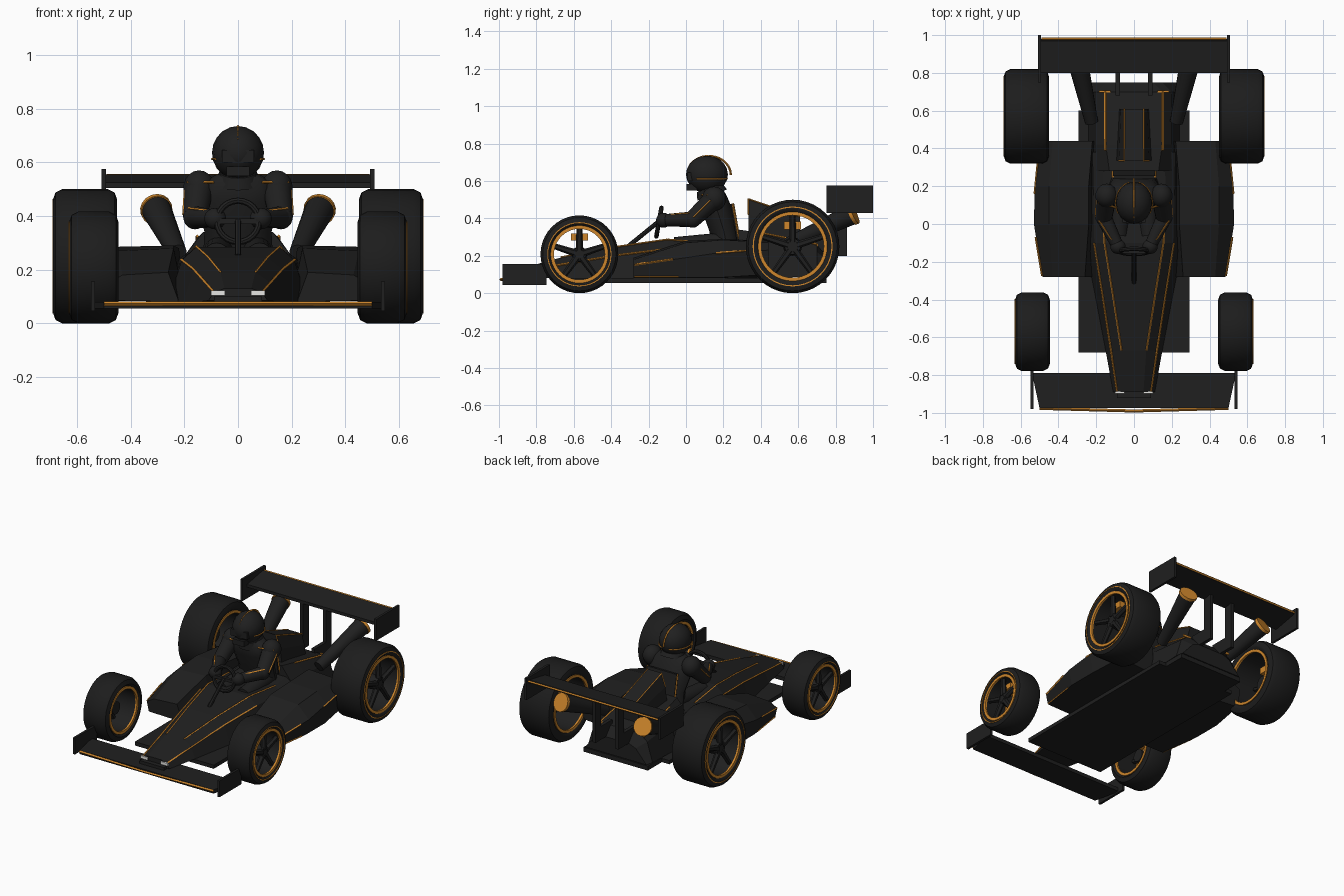
import bpy, bmesh, math
from mathutils import Vector, Matrix

if "Cube" in bpy.data.objects:
    bpy.data.objects.remove(bpy.data.objects["Cube"])


def mat(name, c):
    m = bpy.data.materials.new(name)
    m.diffuse_color = (*c, 1)
    m.use_nodes = True
    m.node_tree.nodes["Principled BSDF"].inputs["Base Color"].default_value = m.diffuse_color
    return m


BLACK = mat("matte black", (0.014, 0.014, 0.014))
RUBBER = mat("tyre black", (0.012, 0.012, 0.012))
ORANGE = mat("amber orange", (0.62, 0.24, 0.025))
WHITE = mat("lamp white", (0.8, 0.8, 0.78))


def finish(name, bm, m, smooth=False):
    bmesh.ops.recalc_face_normals(bm, faces=bm.faces)
    me = bpy.data.meshes.new(name)
    bm.to_mesh(me)
    bm.free()
    me.materials.append(m)
    ob = bpy.data.objects.new(name, me)
    bpy.context.collection.objects.link(ob)
    if smooth:
        bpy.context.view_layer.objects.active = ob
        ob.select_set(True)
        bpy.ops.object.shade_smooth_by_angle(angle=math.radians(40))
        ob.select_set(False)
    return ob


def box(name, lo, hi, m, rx=0):
    lo, hi = Vector(lo), Vector(hi)
    bm = bmesh.new()
    bmesh.ops.create_cube(bm, size=1, matrix=Matrix.Translation((lo + hi) / 2)
                          @ Matrix.Rotation(rx, 4, 'X') @ Matrix.Diagonal((*(hi - lo), 1)))
    return finish(name, bm, m)


def tube(name, p, q, r1, r2, m, n=16):
    p, q = Vector(p), Vector(q)
    d = q - p
    bm = bmesh.new()
    bmesh.ops.create_cone(bm, cap_ends=True, segments=n, radius1=r1, radius2=r2, depth=d.length,
                          matrix=Matrix.Translation((p + q) / 2) @ d.to_track_quat('Z', 'Y').to_matrix().to_4x4())
    return finish(name, bm, m, n > 6)


def stripe(name, p, q, w=0.006, m=ORANGE):
    return tube(name, p, q, w, w, m, 4)


def ball(name, c, r, m, n=14):
    bm = bmesh.new()
    bmesh.ops.create_uvsphere(bm, u_segments=n, v_segments=n // 2 + 2, radius=1,
                              matrix=Matrix.Translation(c) @ Matrix.Diagonal((*r, 1)))
    return finish(name, bm, m, True)


def loft(name, rings, m, closed=False, smooth=False):
    """Bridge equal rings of points; cap the ends unless the loop is closed."""
    bm = bmesh.new()
    vs = [[bm.verts.new(p) for p in r] for r in rings]
    n = len(rings[0])
    for i in range(len(vs) - (0 if closed else 1)):
        a, b = vs[i], vs[(i + 1) % len(vs)]
        for k in range(n):
            bm.faces.new((a[k], a[(k + 1) % n], b[(k + 1) % n], b[k]))
    if not closed:
        bm.faces.new(vs[0])
        bm.faces.new(vs[-1])
    return finish(name, bm, m, smooth)


def lathe(name, prof, c, m, n=40):
    """Spin a closed (x, radius) profile round an axis along x."""
    rings = [[(c[0] + x, c[1] + r * math.cos(t), c[2] + r * math.sin(t)) for x, r in prof]
             for t in (2 * math.pi * i / n for i in range(n))]
    return loft(name, rings, m, True, True)


# Wheels: tyre, hollow rim, lips, spokes, hub and caliper
def wheel(tag, s, y, R, x0, x1):
    w, ri, c = (x1 - x0) / 2, R * 0.74, (s * (x0 + x1) / 2, y, R)
    b = 0.025
    lathe(tag + "_tyre", [(-w + .012, ri), (-w, ri + .015), (-w, R - 1.6 * b), (-w + .4 * b, R - .5 * b), (-w + 1.4 * b, R),
                          (w - 1.4 * b, R), (w - .4 * b, R - .5 * b), (w, R - 1.6 * b), (w, ri + .015), (w - .012, ri)],
          c, RUBBER)
    lathe(tag + "_barrel", [(-w + .012, ri), (w - .012, ri), (w - .012, ri - .012), (-w + .012, ri - .012)], c, BLACK)
    o = s * (w - .012)
    for k in (-1, 1):
        lathe(tag + "_rim_lip", [(k * o - .006, ri), (k * o + .006, ri), (k * o + .006, ri - .018),
                                 (k * o - .006, ri - .018)], c, ORANGE)
    e, rs = s * w, R - 1.45 * b
    lathe(tag + "_sidewall_line", [(e - s * .004, rs), (e + s * .002, rs), (e + s * .002, rs - .006),
                                   (e - s * .004, rs - .006)], c, ORANGE)
    hx = c[0] + s * (w - .04)
    tube(tag + "_hub", (hx - s * .08, y, R), (hx + s * .012, y, R), R * .2, R * .17, BLACK, 20)
    for i in range(5):
        t = math.pi / 2 + i * 2 * math.pi / 5
        d = Vector((0, math.cos(t), math.sin(t)))
        tube(tag + "_spoke", Vector((hx, y, R)) + d * R * .1, Vector((hx, y, R)) + d * (ri - .005), .02, .015, BLACK, 6)
    xa, xb = sorted((hx - s * .06, hx - s * .02))
    box(tag + "_caliper", (xa, y - .045, R + R * .36), (xb, y + .045, R + R * .53), ORANGE)


for s in (-1, 1):
    wheel("front_wheel", s, -.57, .208, .445, .63)
    wheel("rear_wheel", s, .57, .25, .45, .69)


# Main hull, engine cover and airbox: cross-sections along y
def sections(rows):
    out = []
    for y, zb, wb, wm, zm, wt, zt in rows:
        h = [(wb, zb), (wm, zm), (wt, zt)]
        out.append([(x, y, z) for x, z in h] + [(-x, y, z) for x, z in reversed(h)])
    return out


loft("hull", sections([(-.89, .085, .11, .09, .115, .05, .13), (-.67, .08, .15, .115, .155, .065, .19),
                       (-.38, .08, .205, .165, .2, .11, .245), (-.1, .08, .26, .21, .235, .155, .285),
                       (.15, .08, .26, .215, .235, .17, .265), (.38, .08, .26, .22, .24, .16, .28)]), BLACK)
loft("engine_cover", sections([(.28, .08, .24, .2, .25, .13, .34), (.42, .08, .24, .2, .25, .15, .32),
                               (.7, .09, .24, .2, .22, .15, .26), (.75, .09, .23, .15, .18, .1, .2)]), BLACK)
loft("airbox", sections([(.335, .28, .1, .08, .42, .05, .505), (.61, .26, .08, .07, .34, .05, .41)]), BLACK)
box("floor", (-.295, -.68, .055), (.295, .6, .08), BLACK)
box("rear_floor", (-.24, .6, .055), (.24, .75, .085), BLACK)

for s in (-1, 1):
    # Hull pinstripes and nose lamps
    stripe("outer_nose_stripe", (s * .09, -.885, .117), (s * .166, -.38, .202))
    stripe("outer_cowl_stripe", (s * .166, -.38, .202), (s * .211, -.1, .237))
    stripe("inner_nose_stripe", (s * .066, -.67, .192), (s * .111, -.38, .247), .005)
    stripe("inner_cowl_stripe", (s * .111, -.38, .247), (s * .156, -.1, .287), .005)
    box("nose_lamp", (s * .075 - .026, -.897, .104), (s * .075 + .026, -.887, .122), WHITE)
    stripe("cockpit_rim", (s * .156, -.1, .287), (s * .171, .15, .267), .005)
    stripe("engine_stripe", (s * .152, .39, .325), (s * .152, .7, .262))
    box("engine_stripe_end", (s * .155 - .03, .697, .25), (s * .155 + .03, .706, .265), ORANGE)
    stripe("airbox_edge", (s * .052, .337, .503), (s * .052, .61, .41), .004)
    stripe("airbox_front_edge", (s * .081, .334, .42), (s * .051, .334, .505), .004)

    # Side pods with edge lines
    loft("side_pod", [[(s * x, y, z) for x, z in r] for y, r in (
        (-.28, ((.22, .08), (.47, .085), (.485, .15), (.43, .18), (.26, .19))),
        (0, ((.2, .08), (.51, .085), (.53, .19), (.45, .27), (.24, .28))),
        (.2, ((.2, .08), (.51, .085), (.525, .22), (.45, .285), (.24, .29))),
        (.44, ((.2, .08), (.48, .1), (.5, .23), (.43, .27), (.22, .28))))], BLACK)
    stripe("pod_front_stripe", (s * .486, -.275, .152), (s * .52, -.07, .182))
    stripe("pod_lower_stripe", (s * .472, -.275, .088), (s * .505, -.04, .088), .005)
    stripe("pod_rear_stripe", (s * .526, .16, .214), (s * .508, .34, .228))

    # Exhausts
    a, b = Vector((s * .225, .54, .26)), Vector((s * .305, .895, .425))
    d = (b - a).normalized()
    tube("exhaust", a, b, .035, .056, BLACK)
    tube("exhaust_rim", b - d * .012, b + d * .006, .06, .06, ORANGE)

    # Wing end plates and struts
    box("front_end_plate", (s * .54 - .008, -.98, .045), (s * .54 + .008, -.745, .155), BLACK)
    box("rear_end_plate", (s * .5 - .008, .75, .43), (s * .5 + .008, 1.0, .575), BLACK)
    box("rear_wing_strut", (s * .085 - .012, .8, .27), (s * .085 + .012, .86, .52), BLACK)
    box("strut_base", (s * .085 - .012, .68, .2), (s * .085 + .012, .86, .29), BLACK)

# Front wing
loft("front_wing", [[(x, y, z) for x, y in ((-.5, -.975), (.5, -.975), (.54, -.79), (-.54, -.79))]
                    for z in (.055, .08)], BLACK)
box("front_wing_support", (-.09, -.92, .07), (.09, -.8, .1), BLACK)
for s in (-1, 1):
    stripe("front_wing_edge", (0, -.99, .073), (s * .5, -.976, .073), .008)

# Rear wing, slightly cambered
loft("rear_wing", [[(x, y, z) for y, z in ((.8, .505), (.8, .525), (.97, .555), (.98, .54))]
                   for x in (-.5, .5)], BLACK)
stripe("rear_wing_edge", (-.49, .98, .55), (.49, .98, .55), .007)

# Seat back
box("seat_back", (-.11, .255, .28), (.11, .275, .48), BLACK, math.radians(10))
for s in (-1, 1):
    stripe("seat_edge", (s * .112, .285, .29), (s * .112, .25, .48), .006)

# Steering wheel and column
tube("steering_column", (0, -.31, .25), (0, -.15, .38), .012, .012, BLACK, 8)
bpy.ops.mesh.primitive_torus_add(major_radius=.078, minor_radius=.012, major_segments=24, minor_segments=8,
                                 location=(0, -.145, .38), rotation=(math.radians(80), 0, 0))
bpy.context.object.name = "steering_wheel"
bpy.context.object.data.materials.append(BLACK)
box("steering_spoke", (-.075, -.155, .37), (.075, -.135, .39), BLACK)

# Driver: torso, collar, arms, legs
loft("torso", [[(a * math.cos(t), y + b * math.sin(t), z) for t in (2 * math.pi * i / 14 for i in range(14))]
               for z, y, a, b in ((.25, .22, .13, .075), (.34, .2, .125, .08), (.45, .165, .15, .085),
                                  (.52, .145, .14, .075), (.555, .14, .08, .06))], BLACK, smooth=True)
tube("collar", (0, .14, .525), (0, .125, .565), .085, .07, BLACK)
for s in (-1, 1):
    sh, el, ha = (s * .145, .15, .505), (s * .16, .035, .395), (s * .085, -.12, .39)
    ball("shoulder", sh, (.06, .065, .065), BLACK)
    tube("upper_arm", sh, el, .055, .045, BLACK)
    ball("elbow", el, (.045, .045, .045), BLACK)
    tube("forearm", el, ha, .042, .032, BLACK)
    ball("glove", ha, (.042, .04, .04), BLACK)
    stripe("upper_arm_stripe", (s * .197, .135, .5), (s * .203, .04, .405), .005)
    stripe("forearm_stripe", (s * .185, .02, .428), (s * .115, -.085, .42), .005)
    stripe("shoulder_stripe", (s * .09, .085, .525), (s * .19, .115, .525), .005)
    tube("thigh", (s * .07, .2, .27), (s * .08, -.06, .25), .055, .05, BLACK)

# Helmet with chin guard, side lines and a crest
ball("helmet", (0, .112, .635), (.097, .112, .1), BLACK, 16)
box("chin_guard", (-.042, .002, .548), (.042, .06, .585), BLACK)
box("visor", (-.06, .008, .6), (.06, .05, .645), BLACK)


def arc(name, pts, w, m):
    for p, q in zip(pts, pts[1:]):
        stripe(name, p, q, w, m)


arc("helmet_crest", [(0, .122 + .118 * math.cos(t), .632 + .102 * math.sin(t))
                     for t in (math.radians(a) for a in range(0, 151, 15))], .006, ORANGE)
for s in (-1, 1):
    arc("helmet_line", [(s * .097 * math.sin(t), .112 + .112 * math.cos(t), .612)
                        for t in (math.radians(a) for a in range(15, 121, 15))], .004, ORANGE)
